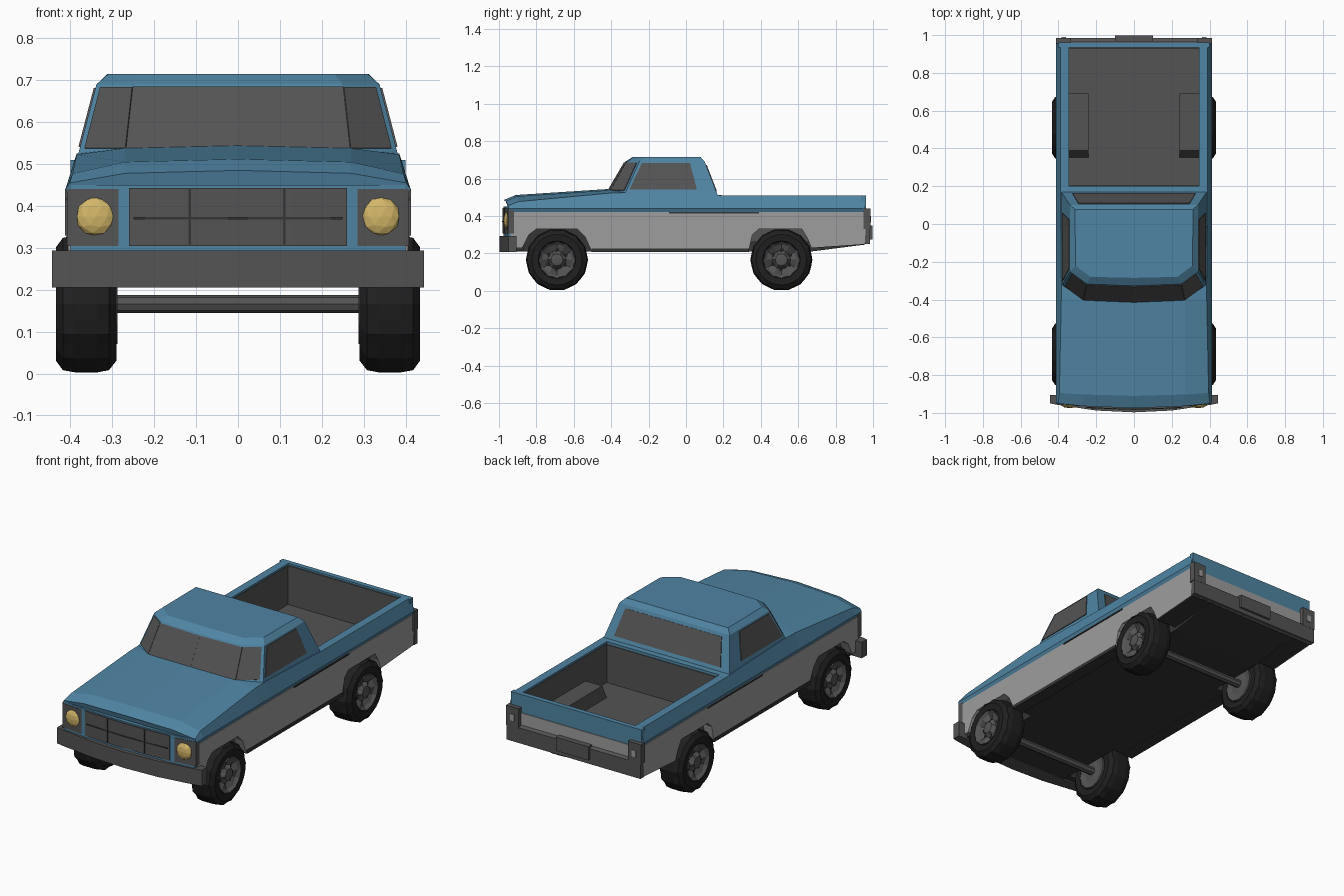
import bpy, bmesh, math
from mathutils import Vector

if "Cube" in bpy.data.objects:
    bpy.data.objects.remove(bpy.data.objects["Cube"])


def material(name, r, g, b):
    m = bpy.data.materials.new(name)
    m.diffuse_color = (r, g, b, 1)
    m.use_nodes = True
    m.node_tree.nodes["Principled BSDF"].inputs["Base Color"].default_value = m.diffuse_color
    return m


BLUE = material("blue paint", 0.08, 0.235, 0.37)
LIGHT = material("light grey paint", 0.34, 0.34, 0.34)
DARK = material("dark grey trim", 0.088, 0.088, 0.088)
UNDER = material("underbody black", 0.035, 0.035, 0.035)
TYRE = material("tyre black", 0.014, 0.014, 0.014)
LAMP = material("yellow lamp", 0.65, 0.47, 0.14)


def mesh(name, verts, faces, mat):
    bm = bmesh.new()
    vs = [bm.verts.new(v) for v in verts]
    for f in faces:
        bm.faces.new([vs[i] for i in f])
    bmesh.ops.recalc_face_normals(bm, faces=bm.faces)
    me = bpy.data.meshes.new(name)
    bm.to_mesh(me)
    bm.free()
    me.materials.append(mat)
    ob = bpy.data.objects.new(name, me)
    bpy.context.collection.objects.link(ob)
    return ob


def loft(name, rings, mat):
    """Skin closed rings of equal length and cap both ends."""
    n = len(rings[0])
    verts = [p for r in rings for p in r]
    faces = [(a * n + i, a * n + (i + 1) % n, (a + 1) * n + (i + 1) % n, (a + 1) * n + i)
             for a in range(len(rings) - 1) for i in range(n)]
    faces += [tuple(range(n)), tuple(range(len(verts) - n, len(verts)))]
    return mesh(name, verts, faces, mat)


def prism(name, prof, x0, x1, mat):
    """Side profile (y, z) extruded across x."""
    return loft(name, [[(x, y, z) for y, z in prof] for x in (x0, x1)], mat)


def box(name, x0, x1, y0, y1, z0, z1, mat):
    return prism(name, [(y0, z0), (y1, z0), (y1, z1), (y0, z1)], x0, x1, mat)


def bowed(name, xs, z0, z1, front, back, k, mat):
    """Slab whose front face bows forward in the middle."""
    return loft(name, [[(x, front + k * x * x, z0), (x, back, z0),
                        (x, back, z1), (x, front + k * x * x, z1)] for x in xs], mat)


def pane(name, quad, uv, mat):
    """Thin plate on a quad; uv lists four (u, v) corners."""
    a, b, c, d = [Vector(p) for p in quad]
    n = (b - a).cross(d - a).normalized()
    if n.dot((a + c) / 2 - Vector((0, -0.1, 0.5))) < 0:
        n = -n
    pts = [a.lerp(b, u).lerp(d.lerp(c, u), v) for u, v in uv]
    return loft(name, [[p - n * 0.002 for p in pts], [p + n * 0.004 for p in pts]], mat)


def lathe(name, prof, side, cy, cz, segs, mat):
    """Spin (x, r, odd_dx, odd_dr) round an x axis; odd steps are shifted."""
    rings = []
    for x, r, dx, dr in prof:
        ring = []
        for k in range(segs):
            t, o = 2 * math.pi * k / segs, k % 2
            rr = r + dr * o
            ring.append((side * (x + dx * o), cy + rr * math.cos(t), cz + rr * math.sin(t)))
        rings.append(ring)
    return loft(name, rings, mat)


SIDES = ((1, "right"), (-1, "left"))

# Hood, fenders and cab base: half sections (y, bow, [(x, z)...])
sections = [
    (-0.975, 0.15, [(0.403, 0.42), (0.412, 0.44), (0.402, 0.455), (0.27, 0.478), (0, 0.485)]),
    (-0.91, 0.10, [(0.403, 0.42), (0.412, 0.44), (0.395, 0.477), (0.27, 0.505), (0, 0.512)]),
    (-0.40, 0.0, [(0.403, 0.42), (0.412, 0.44), (0.385, 0.523), (0.27, 0.538), (0, 0.545)]),
    (-0.30, 0.0, [(0.403, 0.42), (0.412, 0.44), (0.385, 0.525), (0.27, 0.538), (0, 0.545)]),
    (0.20, 0.0, [(0.403, 0.42), (0.412, 0.44), (0.39, 0.51), (0.27, 0.51), (0, 0.51)]),
]
loft("hood_and_cab_base", [[(x, y + k * x * x, z) for x, z in pts + [(-x, z) for x, z in pts[-2::-1]]]
                           for y, k, pts in sections], BLUE)

# Cab greenhouse: half plan outlines at three heights
plans = [
    (0.51, [(0, -0.43), (0.27, -0.415), (0.385, -0.33), (0.385, 0.17)]),
    (0.69, [(0, -0.325), (0.25, -0.315), (0.338, -0.25), (0.338, 0.10)]),
    (0.715, [(0, -0.285), (0.23, -0.28), (0.31, -0.22), (0.312, 0.078)]),
]
rings = [[(x, y, z) for x, y in p + [(-x, y) for x, y in p[:0:-1]]] for z, p in plans]
loft("cab", rings, BLUE)


def wall(i, j):
    return [rings[0][i], rings[0][j], rings[1][j], rings[1][i]]


# Windows
FULL = [(0, 0.15), (1, 0.15), (1, 0.96), (0, 0.96)]
EDGE = [(0, 0.15), (0.88, 0.15), (0.86, 0.96), (0, 0.96)]
SIDE = [(0.03, 0.17), (0.79, 0.17), (0.77, 0.95), (0.05, 0.95)]
for (i, j, k, l), (s, tag) in zip(((0, 1, 2, 3), (0, 6, 5, 4)), SIDES):
    pane("windshield_" + tag, wall(i, j), FULL, DARK)
    pane("windshield_corner_" + tag, wall(j, k), EDGE, DARK)
    pane("side_window_" + tag, wall(k, l), SIDE, DARK)
pane("rear_window", wall(3, 4), [(0.07, 0.12), (0.93, 0.12), (0.93, 0.9), (0.07, 0.9)], DARK)

# Lower body sides with wheel arches, rails, bed walls and sills
lower = [(-0.935, 0.23), (-0.875, 0.23), (-0.84, 0.30), (-0.80, 0.33), (-0.58, 0.33), (-0.54, 0.29),
         (-0.505, 0.212), (0.335, 0.212), (0.355, 0.30), (0.39, 0.33), (0.62, 0.33),
         (0.65, 0.28), (0.67, 0.23), (0.96, 0.25), (0.96, 0.42), (-0.935, 0.42)]
rail = [(0.403, 0.42), (0.412, 0.44), (0.39, 0.51), (0.345, 0.51), (0.345, 0.42)]
hump = [(0.35, 0.28), (0.39, 0.365), (0.69, 0.365), (0.69, 0.28)]
for s, tag in SIDES:
    prism("lower_side_" + tag, lower, s * 0.352, s * 0.406, LIGHT)
    loft("bed_rail_" + tag, [[(s * x, y, z) for x, z in rail] for y in (0.19, 0.955)], BLUE)
    box("bed_wall_" + tag, s * 0.343, s * 0.353, 0.19, 0.94, 0.26, 0.50, DARK)
    prism("bed_wheel_box_" + tag, hump, s * 0.24, s * 0.352, DARK)
    box("sill_" + tag, s * 0.34, s * 0.409, -0.505, 0.337, 0.206, 0.225, UNDER)
    box("side_moulding_" + tag, s * 0.40, s * 0.410, -0.09, 0.39, 0.413, 0.420, UNDER)
    # Underbody outboard of the chassis, between the wheels
    box("floor_front_" + tag, s * 0.27, s * 0.39, -0.93, -0.87, 0.215, 0.40, UNDER)
    box("floor_middle_" + tag, s * 0.27, s * 0.39, -0.505, 0.337, 0.21, 0.27, UNDER)
    prism("floor_rear_" + tag, [(0.67, 0.228), (0.958, 0.248), (0.958, 0.28), (0.67, 0.28)],
          s * 0.27, s * 0.40, UNDER)

# Chassis and load bed
prism("chassis", [(-0.93, 0.21), (0.67, 0.21), (0.958, 0.247), (0.958, 0.27), (0.19, 0.27),
                  (0.19, 0.42), (-0.93, 0.42)], -0.28, 0.28, UNDER)
box("bed_floor", -0.35, 0.35, 0.19, 0.94, 0.268, 0.285, DARK)
box("bed_front_wall", -0.345, 0.345, 0.19, 0.204, 0.27, 0.495, DARK)

# Tailgate, rear bumper, tail lamps
box("tailgate_upper", -0.40, 0.40, 0.935, 0.962, 0.41, 0.51, BLUE)
box("tailgate_inner", -0.345, 0.345, 0.928, 0.94, 0.27, 0.50, DARK)
box("tailgate_lower", -0.405, 0.405, 0.94, 0.966, 0.25, 0.41, LIGHT)
prism("rear_bumper", [(0.955, 0.25), (0.985, 0.25), (0.985, 0.335), (0.962, 0.345)], -0.41, 0.41, DARK)
box("rear_plate", -0.10, 0.10, 0.96, 0.997, 0.275, 0.35, DARK)
for s, tag in SIDES:
    box("tail_lamp_housing_" + tag, s * 0.335, s * 0.413, 0.95, 0.986, 0.33, 0.44, DARK)
    box("tail_lamp_lens_" + tag, s * 0.36, s * 0.385, 0.98, 0.99, 0.365, 0.40, LIGHT)

# Front fascia, grille, headlights, bumper
bowed("front_fascia", (-0.40, -0.26, 0, 0.26, 0.40), 0.28, 0.45, -0.975, -0.90, 0.15, BLUE)
bowed("grille", (-0.26, -0.13, 0, 0.13, 0.26), 0.305, 0.443, -0.980, -0.93, 0.15, DARK)
bowed("grille_bar", (-0.25, 0, 0.25), 0.368, 0.374, -0.984, -0.95, 0.15, UNDER)
for x in (-0.115, 0.11):
    bowed("grille_divider", (x - 0.003, x + 0.003), 0.308, 0.44, -0.983, -0.95, 0.15, UNDER)
bowed("front_bumper", (-0.444, -0.41, -0.2, 0, 0.2, 0.41, 0.444), 0.206, 0.294, -0.997, -0.905, 0.24, DARK)
for s, tag in SIDES:
    bowed("headlight_bezel_" + tag, (s * 0.285, s * 0.408), 0.305, 0.44, -0.977, -0.92, 0.15, DARK)
    bm = bmesh.new()
    bmesh.ops.create_icosphere(bm, subdivisions=2, radius=0.047)
    for v in bm.verts:
        v.co = Vector((s * 0.34 + v.co.x, -0.956 + v.co.y * 0.4, 0.375 + v.co.z))
    me = bpy.data.meshes.new("headlight_" + tag)
    bm.to_mesh(me)
    bm.free()
    me.materials.append(LAMP)
    bpy.context.collection.objects.link(bpy.data.objects.new("headlight_" + tag, me))

# Wheels: knobbly tyre, star rim, inner hub, axle
tyre = [(0.315, 0.085, 0, 0), (0.292, 0.10, 0, 0), (0.290, 0.135, 0, 0), (0.308, 0.162, 0, -0.008),
        (0.335, 0.166, 0, -0.003), (0.39, 0.166, 0, -0.003), (0.418, 0.162, 0, -0.008),
        (0.435, 0.135, 0, 0), (0.432, 0.10, 0, 0), (0.405, 0.085, 0, 0)]
rim = [(0.39, 0.097, 0, 0), (0.434, 0.097, 0, 0), (0.425, 0.083, -0.01, 0), (0.418, 0.05, -0.022, 0),
       (0.428, 0.032, 0, 0), (0.430, 0.012, 0, 0)]
hub = [(0.29, 0.02, 0, 0), (0.295, 0.06, 0, 0), (0.288, 0.095, 0, 0), (0.34, 0.095, 0, 0)]
for cy, end in ((-0.69, "front"), (0.51, "rear")):
    lathe(end + "_axle", [(-0.30, 0.022, 0, 0), (0.30, 0.022, 0, 0)], 1, cy, 0.166, 8, DARK)
    for s, tag in SIDES:
        lathe(f"{end}_tyre_{tag}", tyre, s, cy, 0.166, 28, TYRE)
        lathe(f"{end}_rim_{tag}", rim, s, cy, 0.166, 12, DARK)
        lathe(f"{end}_hub_{tag}", hub, s, cy, 0.166, 12, DARK)
